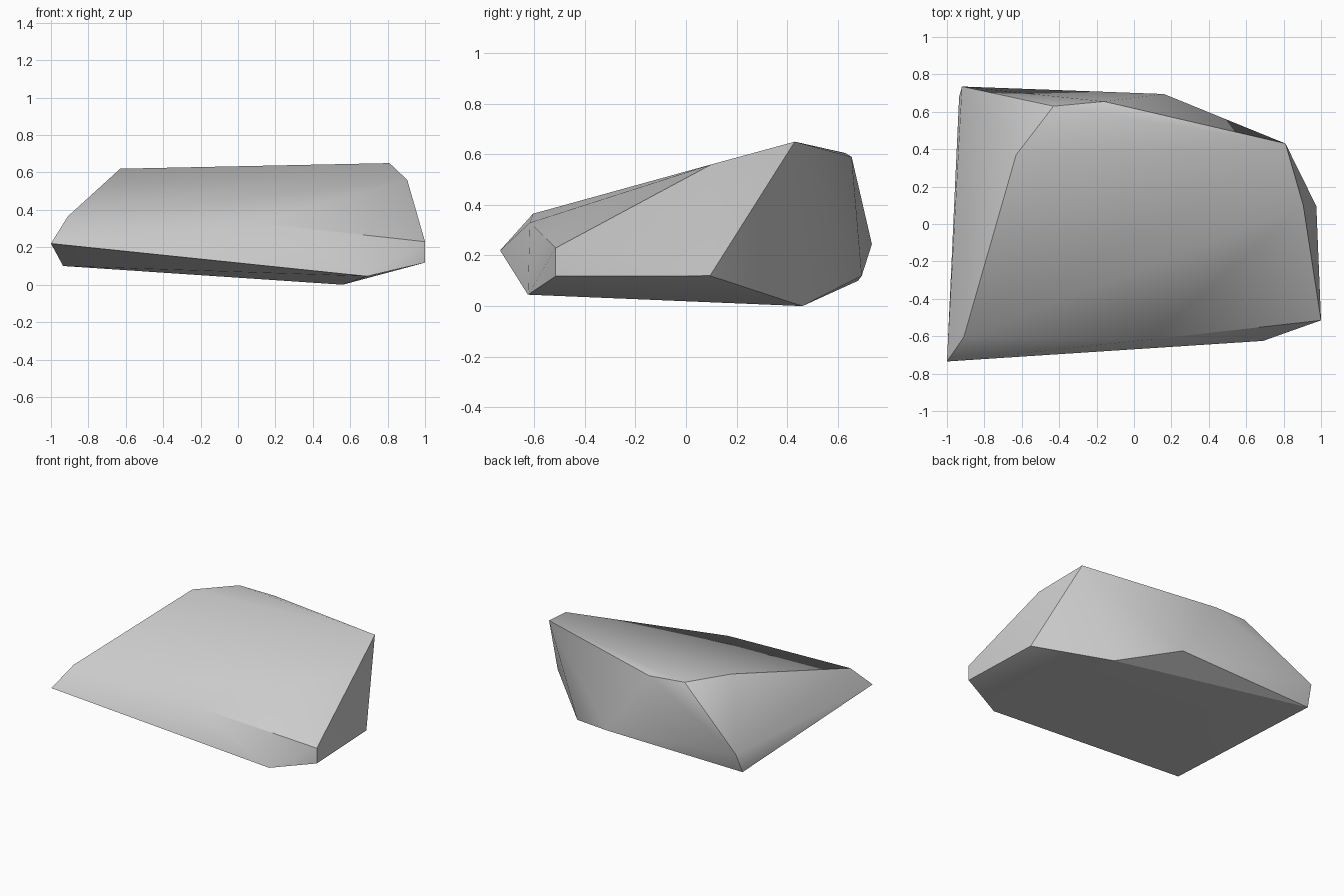
import bpy
import bmesh
from math import radians

cube = bpy.data.objects.get("Cube")
if cube:
    bpy.data.objects.remove(cube, do_unlink=True)

# Corners of the chiselled stone, grouped by region
crown = [(-0.63, 0.37, 0.62), (-0.43, 0.63, 0.605), (-0.16, 0.655, 0.59),
         (0.81, 0.43, 0.65), (0.905, 0.10, 0.56)]
front_ridge = [(-0.91, -0.605, 0.365), (0.09, -0.617, 0.33), (1.0, -0.515, 0.23)]
rim = [(-1.0, -0.735, 0.22), (-0.92, 0.735, 0.245)]
base = [(0.69, -0.625, 0.045), (1.0, -0.515, 0.118), (0.975, 0.095, 0.12),
        (0.56, 0.46, 0.0), (0.16, 0.695, 0.12), (-0.935, 0.68, 0.10)]

# Wrap the corners in a tight faceted skin
bm = bmesh.new()
for corner in crown + front_ridge + rim + base:
    bm.verts.new(corner)
bmesh.ops.convex_hull(bm, input=bm.verts)
bmesh.ops.recalc_face_normals(bm, faces=bm.faces)
mesh = bpy.data.meshes.new("rock")
bm.to_mesh(mesh)
bm.free()

rock = bpy.data.objects.new("rock", mesh)
bpy.context.collection.objects.link(rock)

# Plain grey stone
stone = bpy.data.materials.new("grey stone")
stone.use_nodes = True
grey = (0.6, 0.6, 0.6, 1.0)
stone.diffuse_color = grey
stone.node_tree.nodes["Principled BSDF"].inputs["Base Color"].default_value = grey
mesh.materials.append(stone)

# Soft facets with crisp main edges
bpy.ops.object.select_all(action='DESELECT')
rock.select_set(True)
bpy.context.view_layer.objects.active = rock
bpy.ops.object.shade_smooth_by_angle(angle=radians(30))
